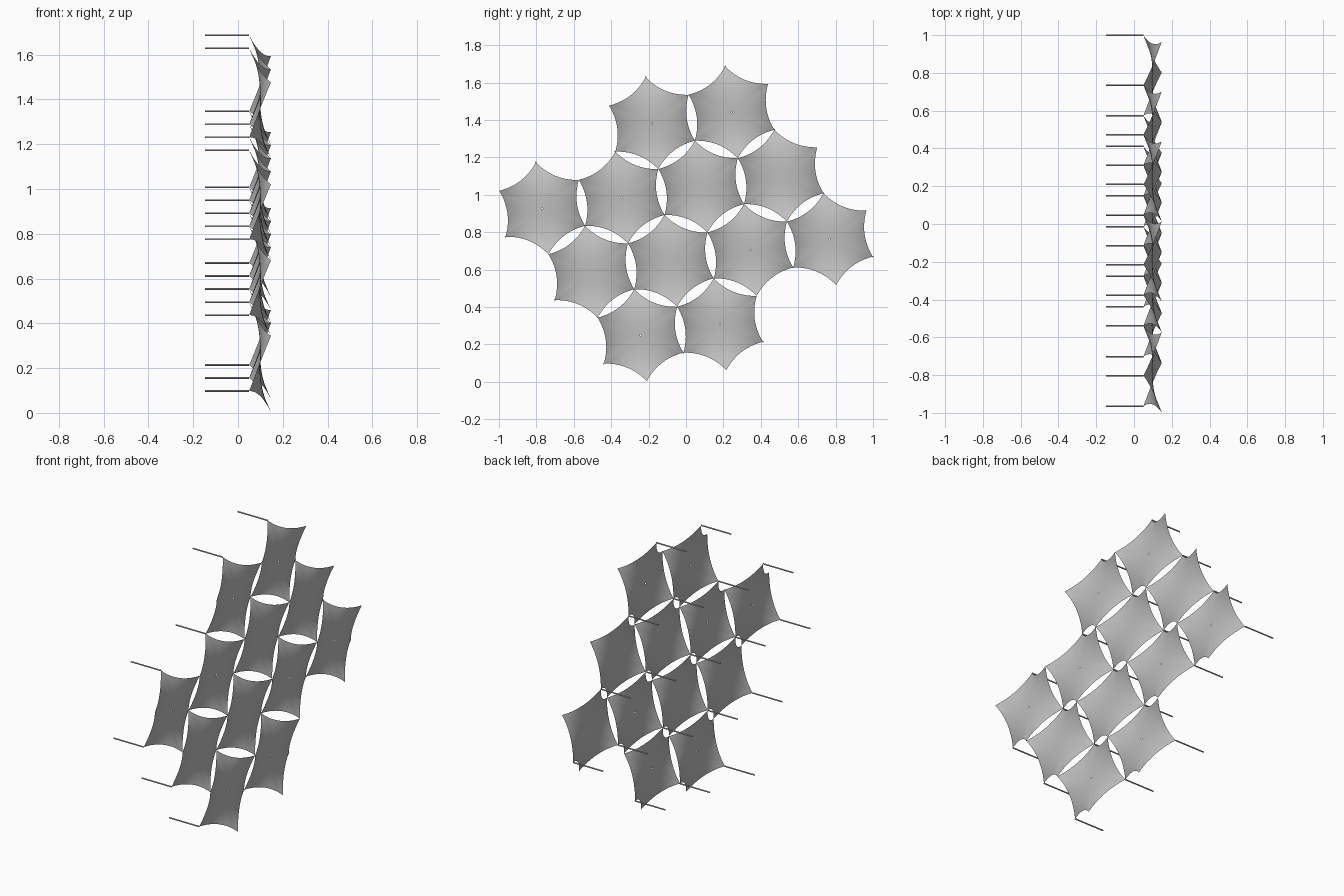
import bpy, bmesh, math
from mathutils import Vector, Matrix

if "Cube" in bpy.data.objects:
    bpy.data.objects.remove(bpy.data.objects["Cube"])

PITCH = 0.429                      # distance between neighbouring sails
RADIUS = PITCH / math.sqrt(3)      # sail centre to corner
TILT = math.radians(7.8)           # turn of the whole lattice
LOW, HIGH = 0.05, 0.147            # depths of the alternating corners
BACK = -0.148                      # far end of the rods
MID = (LOW + HIGH) / 2
SAG = 0.027                        # inward curve of each edge
STEPS, RINGS = 12, 12
ORIGIN = Vector((0, 0, 0.845))


def make_material(name, value):
    mat = bpy.data.materials.new(name)
    mat.use_nodes = True
    colour = (value, value, value, 1)
    mat.diffuse_color = colour
    bsdf = mat.node_tree.nodes["Principled BSDF"]
    bsdf.inputs["Base Color"].default_value = colour
    return mat


grey = make_material("neutral grey", 0.52)


def polar(r, angle):
    return Vector((0, r * math.cos(angle), r * math.sin(angle)))


def corner(i):
    p = polar(RADIUS, TILT + math.radians(30 + 60 * i))
    p.x = (LOW if i % 2 else HIGH) - MID
    return p


def finish(bm, name):
    mesh = bpy.data.meshes.new(name)
    bm.to_mesh(mesh)
    bm.free()
    mesh.materials.append(grey)
    mesh.shade_smooth()
    return mesh


def place(name, mesh, location):
    ob = bpy.data.objects.new(name, mesh)
    ob.location = location
    bpy.context.collection.objects.link(ob)
    return ob


# Stretched six-cornered sail, saddle shaped, with or without a pinhole
def sail_mesh(name, pinhole):
    rim = []
    for i in range(6):
        a, b = corner(i), corner(i + 1)
        inward = -Vector((0, a.y + b.y, a.z + b.z)).normalized()
        for k in range(STEPS):
            t = k / STEPS
            rim.append(a.lerp(b, t) + inward * SAG * 4 * t * (1 - t))
    bm = bmesh.new()
    rings = []
    inner = 0.02
    for j in range(RINGS + 1):
        s = inner + (1 - inner) * j / RINGS
        rings.append([bm.verts.new((p.x * s ** 3, p.y * s, p.z * s)) for p in rim])
    n = len(rim)
    for near, far in zip(rings, rings[1:]):
        for k in range(n):
            m = (k + 1) % n
            bm.faces.new((near[k], far[k], far[m], near[m]))
    if not pinhole:
        bm.faces.new(rings[0])
    return finish(bm, name)


# Thin round support rod lying along x
def rod_mesh():
    bm = bmesh.new()
    bmesh.ops.create_cone(bm, cap_ends=True, segments=10, radius1=0.004,
                          radius2=0.004, depth=LOW - BACK,
                          matrix=Matrix.Rotation(math.pi / 2, 4, "Y"))
    return finish(bm, "rod")


open_sail = sail_mesh("pinhole sail", True)
closed_sail = sail_mesh("plain sail", False)
rod = rod_mesh()

step_across = polar(PITCH, TILT)
step_up = polar(PITCH, TILT + math.radians(60))

# Rows of the lattice: height in rows, columns, columns without a pinhole
rows = [
    (1.5, (-1, 0), ()),
    (0.5, (-2, -1, 0, 1), (0, 1)),
    (-0.5, (-1, 0, 1, 2), (-1, 0)),
    (-1.5, (0, 1), ()),
]

rod_points = []
for up, columns, plain in rows:
    for col in columns:
        centre = ORIGIN + step_up * up + step_across * col
        mesh = closed_sail if col in plain else open_sail
        place("sail", mesh, centre + Vector((MID, 0, 0)))
        # One rod behind each rear corner, shared by neighbouring sails
        for i in (1, 3, 5):
            p = centre + corner(i)
            p.x = (LOW + BACK) / 2
            if all((p - q).length > 0.02 for q in rod_points):
                rod_points.append(p)

for p in rod_points:
    ob = place("support_rod", rod, p)
    ob.select_set(True)
    bpy.context.view_layer.objects.active = ob

# Crisp rod ends on the shared rod mesh
rod.set_sharp_from_angle(angle=math.radians(40))
